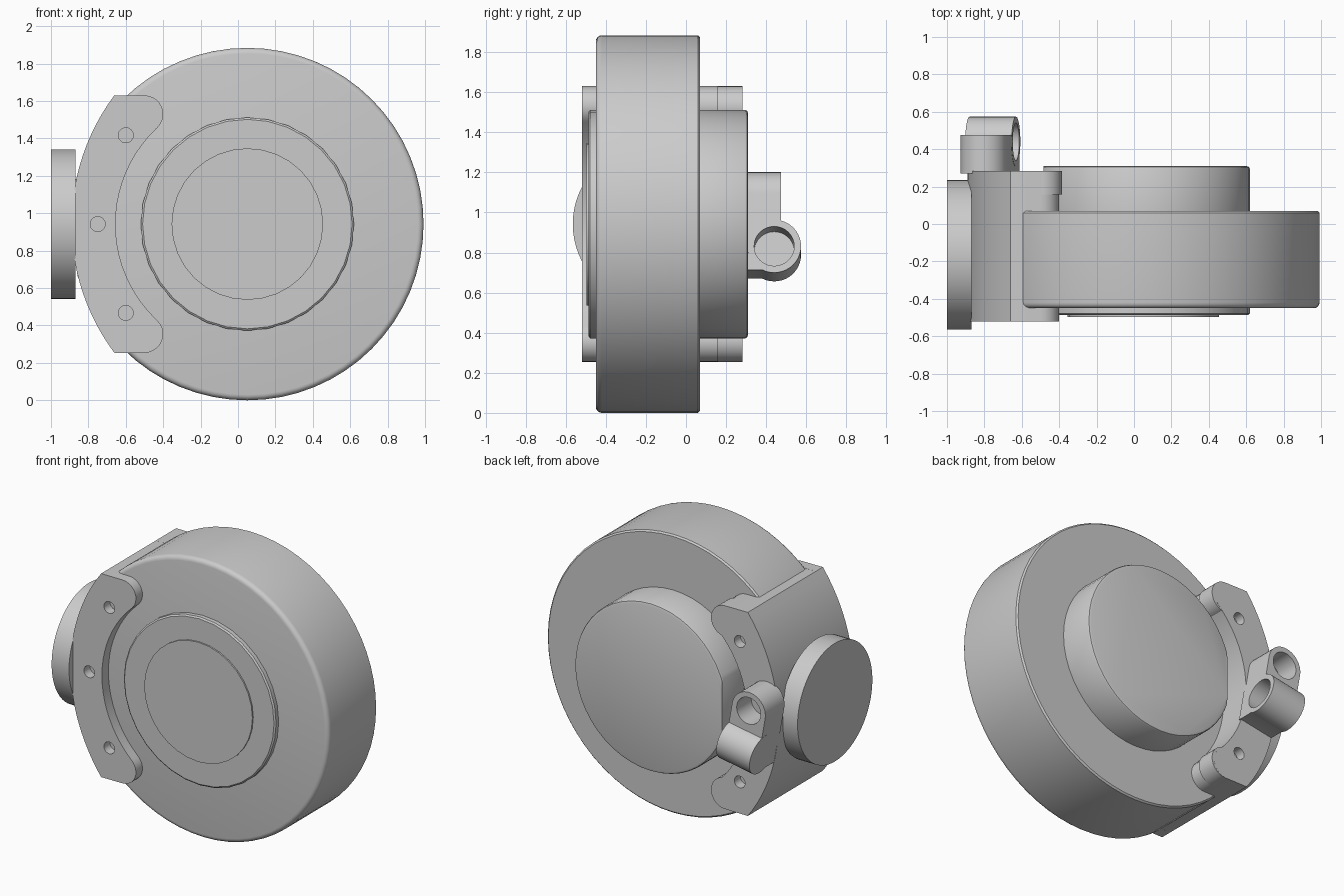
import bpy, bmesh, math
from mathutils import Matrix, Vector

if "Cube" in bpy.data.objects:
    bpy.data.objects.remove(bpy.data.objects["Cube"])

grey = bpy.data.materials.new("plain grey")
grey.use_nodes = True
colour = (0.6, 0.6, 0.6, 1)
grey.diffuse_color = colour
grey.node_tree.nodes["Principled BSDF"].inputs["Base Color"].default_value = colour

CX, CZ = 0.05, 0.942   # wheel axle


def finish(bm, name):
    bmesh.ops.recalc_face_normals(bm, faces=bm.faces)
    mesh = bpy.data.meshes.new(name)
    bm.to_mesh(mesh)
    bm.free()
    mesh.materials.append(grey)
    ob = bpy.data.objects.new(name, mesh)
    bpy.context.collection.objects.link(ob)
    return ob


def lathe(name, profile, segments):
    """Closed solid turned about the axle from (radius, y) points."""
    bm = bmesh.new()
    rings = []
    for r, y in profile:
        rings.append([bm.verts.new((CX + r * math.cos(a), y, CZ + r * math.sin(a)))
                      for a in (math.tau * i / segments for i in range(segments))])
    for a, b in zip(rings, rings[1:]):
        for i in range(segments):
            j = (i + 1) % segments
            bm.faces.new((a[i], a[j], b[j], b[i]))
    bm.faces.new(rings[0])
    bm.faces.new(rings[-1])
    return finish(bm, name)


def slab(name, outline, y0, y1):
    """Extrude an (x, z) outline from y0 to y1."""
    bm = bmesh.new()
    face = bm.faces.new([bm.verts.new((x, y0, z)) for x, z in outline])
    ext = bmesh.ops.extrude_face_region(bm, geom=[face])
    bmesh.ops.translate(bm, vec=(0, y1 - y0, 0),
                        verts=[g for g in ext["geom"] if isinstance(g, bmesh.types.BMVert)])
    return finish(bm, name)


def rod(name, centre, radius, length, axis, segments=32):
    bm = bmesh.new()
    bmesh.ops.create_cone(bm, cap_ends=True, segments=segments, radius1=radius,
                          radius2=radius, depth=length)
    turn = Vector((0, 0, 1)).rotation_difference(Vector(axis)).to_matrix().to_4x4()
    bm.transform(Matrix.Translation(centre) @ turn)
    return finish(bm, name)


def combine(ob, other, operation):
    """Apply a boolean and remove the helper."""
    mod = ob.modifiers.new("bool", "BOOLEAN")
    mod.operation, mod.object, mod.solver = operation, other, "EXACT"
    bpy.context.view_layer.objects.active = ob
    bpy.ops.object.modifier_apply(modifier=mod.name)
    bpy.data.objects.remove(other)


def arc(cx, cz, r, start, end, n):
    return [(cx + r * math.cos(math.radians(start + (end - start) * i / n)),
             cz + r * math.sin(math.radians(start + (end - start) * i / n)))
            for i in range(n + 1)]


# Wheel with a rounded front rim
R = 0.942
rim = [(R - 0.03 + 0.03 * math.sin(t), -0.42 - 0.03 * math.cos(t))
       for t in (math.pi / 2 * i / 4 for i in range(5))]
lathe("wheel", rim + [(R, 0.06), (R - 0.01, 0.07)], 64)

# Front discs
lathe("front_disc", [(0.56, -0.486), (0.57, -0.478), (0.57, -0.44)], 32)
lathe("front_cap", [(0.405, -0.496), (0.405, -0.48)], 32)

# Rear hub with a flat side towards the bracket
hub = lathe("rear_hub", [(0.57, 0.06), (0.57, 0.295), (0.565, 0.305), (0.55, 0.31)], 48)
flat = slab("flat_cutter", [(-1, 0), (-0.485, 0), (-0.485, 2), (-1, 2)], 0.075, 0.5)
combine(hub, flat, "DIFFERENCE")

# Bracket plates and the bridge that wraps the wheel
outer = arc(0.26, CZ, 1.15, 216.8, 143.2, 24)
top_lobe = arc(-0.5, CZ + 0.588, 0.1, 90, -45, 10)
low_lobe = [(x, 2 * CZ - z) for x, z in reversed(top_lobe)]
plate = outer + top_lobe + arc(CX, CZ, 0.705, 134, 226, 20) + low_lobe
bridge = outer + arc(CX, CZ, 0.925, 132, 228, 24)
front = slab("bracket_front_plate", plate, -0.52, -0.445)
back = slab("bracket_back_plate", plate, 0.065, 0.283)
slab("bracket_bridge", bridge, -0.45, 0.07)

# Bolt holes
for x, z in ((-0.6, CZ + 0.475), (-0.75, CZ), (-0.6, CZ - 0.475)):
    for ob, y in ((front, -0.52), (back, 0.283)):
        combine(ob, rod("hole_cutter", (x, y, z), 0.04, 0.13, (0, 1, 0), 24), "DIFFERENCE")

# Slightly raised ends on the rear plate
for s in (1, -1):
    lobe = rod("back_plate_end", (-0.49, 0.22, CZ + s * 0.583), 0.105, 0.125, (0, 1, 0))

# Round side knob
rod("side_knob", (-0.935, -0.165, CZ), 0.4, 0.13, (1, 0, 0), 64)

# Tilted rear fitting: upright socket joined to a cross socket
fx, fz = -0.755, 0.81
fit = slab("rear_fitting",
           [(fx - 0.125, fz - 0.12), (fx + 0.125, fz - 0.12)]
           + arc(fx, fz + 0.27, 0.125, 0, 180, 20), 0.27, 0.475)
combine(fit, rod("cross_socket", (fx, 0.44, fz), 0.134, 0.252, (1, 0, 0), 40), "UNION")
combine(fit, rod("bore_cutter", (fx, 0.44, fz + 0.27), 0.09, 0.24, (0, 1, 0)), "DIFFERENCE")
combine(fit, rod("bore_cutter", (fx + 0.125, 0.44, fz), 0.1, 0.3, (1, 0, 0)), "DIFFERENCE")
pivot = Matrix.Translation((fx, 0, fz))
fit.data.transform(pivot @ Matrix.Rotation(math.radians(-10), 4, "Y") @ pivot.inverted())

# Smooth round surfaces, keep edges sharp
bpy.ops.object.select_all(action="DESELECT")
for ob in bpy.context.scene.objects:
    if ob.type == "MESH":
        ob.select_set(True)
        bpy.context.view_layer.objects.active = ob
bpy.ops.object.shade_smooth_by_angle(angle=math.radians(30))
